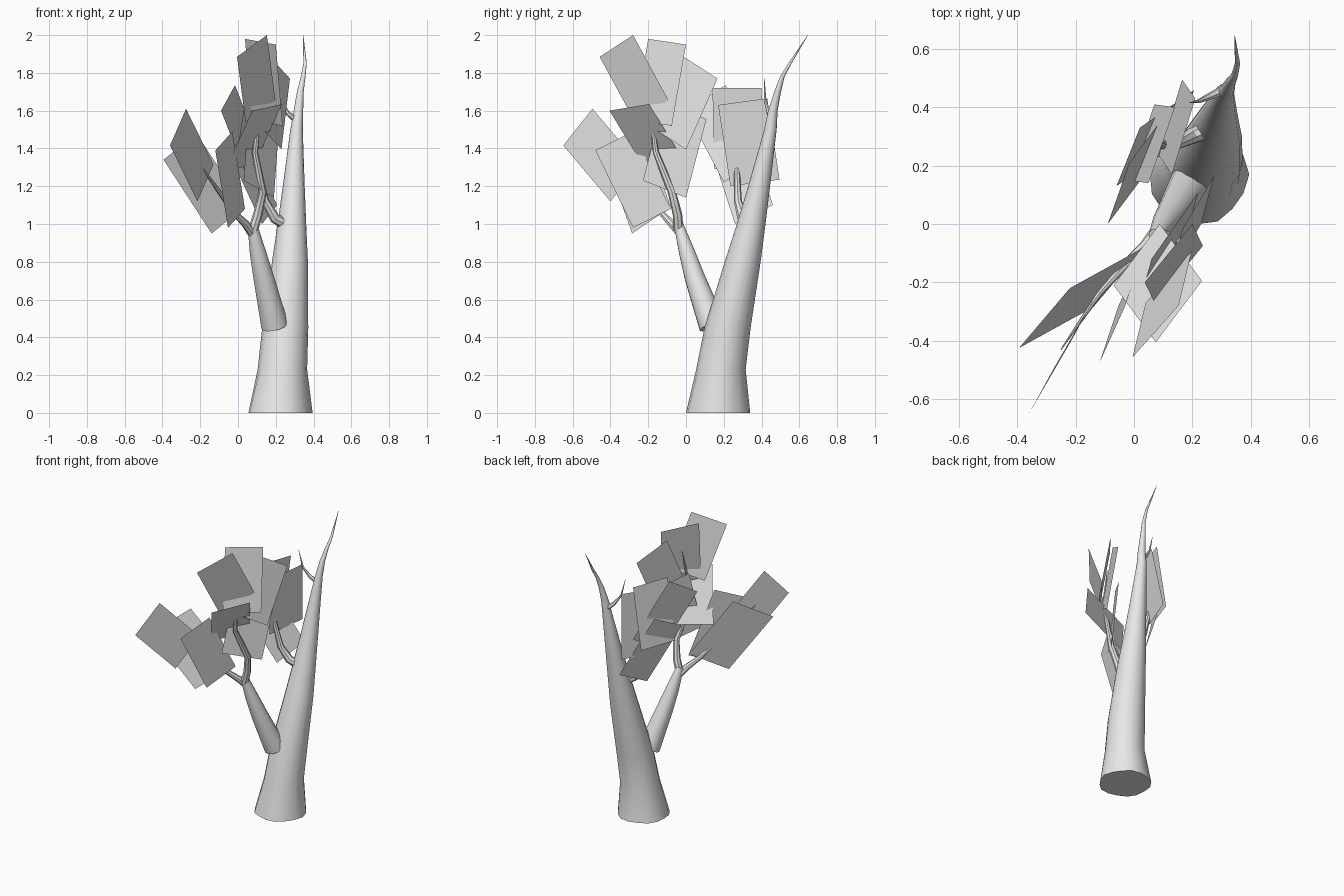
import bpy, bmesh, math
from mathutils import Vector

grey = bpy.data.materials.new("pale_grey")
grey.diffuse_color = (0.8, 0.8, 0.8, 1)


def finish(name, bm):
    me = bpy.data.meshes.new(name)
    bm.to_mesh(me)
    bm.free()
    me.materials.append(grey)
    ob = bpy.data.objects.new(name, me)
    bpy.context.collection.objects.link(ob)
    return ob


def tube(name, pts, sides, level=False, flare=0.0):
    """Tapered limb through (x, y, z, radius) points; level keeps the rings horizontal."""
    bm = bmesh.new()
    rings = []
    for i, p in enumerate(pts):
        c = Vector(p[:3])
        a, b = pts[max(i - 1, 0)], pts[min(i + 1, len(pts) - 1)]
        d = Vector((0, 0, 1)) if level else (Vector(b[:3]) - Vector(a[:3])).normalized()
        u = Vector((0, 1, 0)).cross(d).normalized()
        v = d.cross(u)
        ring = []
        for k in range(sides):
            t = 2 * math.pi * k / sides
            r = p[3] * (1 + (flare * math.cos(5 * t) if i == 0 else 0))
            ring.append(bm.verts.new(c + r * (math.cos(t) * u + math.sin(t) * v)))
        rings.append(ring)
    for lo, hi in zip(rings, rings[1:]):
        for k in range(sides):
            n = (k + 1) % sides
            bm.faces.new((lo[k], lo[n], hi[n], hi[k]))
    bm.faces.new(rings[0][::-1])
    bm.faces.new(rings[-1])
    ob = finish(name, bm)
    bpy.ops.object.select_all(action='DESELECT')
    ob.select_set(True)
    bpy.context.view_layer.objects.active = ob
    bpy.ops.object.shade_smooth_by_angle(angle=math.radians(30))


def leaves(name, cards):
    """Flat rectangular leaf cards, each from three corners."""
    bm = bmesh.new()
    for a, b, c in cards:
        a, b, c = Vector(a), Vector(b), Vector(c)
        bm.faces.new([bm.verts.new(p) for p in (a, b, c, a + c - b)])
    finish(name, bm)


# Leaning trunk with flared foot and whip-like tip
tube("trunk", [(.22, .17, 0, .17), (.235, .185, .23, .131), (.25, .22, .45, .122),
               (.275, .30, .8, .095), (.285, .345, 1.0, .076), (.295, .387, 1.2, .058),
               (.31, .447, 1.5, .033), (.32, .46, 1.6, .025), (.33, .485, 1.7, .018),
               (.345, .51, 1.78, .012), (.355, .55, 1.85, .009), (.345, .645, 2.0, .001)],
     16, level=True, flare=.03)

# Main front bough and its two forks
tube("front_bough", [(.195, .14, .46, .072), (.135, .045, .72, .054),
                     (.105, .005, .85, .043), (.075, -.04, 1.0, .025)], 14)
tube("left_fork", [(.075, -.03, .95, .024), (.04, -.075, 1.0, .021), (-.02, -.13, 1.06, .016),
                   (-.12, -.24, 1.2, .010), (-.25, -.43, 1.38, .002)], 8)
tube("upper_fork", [(.08, -.04, .97, .027), (.105, -.045, 1.05, .025), (.13, -.075, 1.17, .022),
                    (.09, -.16, 1.38, .016), (.11, -.18, 1.55, .010), (.12, -.13, 1.78, .002)], 8)

# Side branches on the trunk
tube("side_branch", [(.25, .32, 1.0, .030), (.195, .30, 1.03, .028), (.145, .275, 1.12, .021),
                     (.10, .27, 1.28, .015), (.085, .28, 1.42, .003)], 8)
tube("top_twig", [(.31, .46, 1.55, .018), (.265, .44, 1.585, .013),
                  (.22, .42, 1.65, .007), (.19, .415, 1.77, .001)], 6)

# Leaf clusters
leaves("crown_leaves", [
    ((.153, -.28, 2.0), (-.005, -.457, 1.885), (.04, -.27, 1.54)),
    ((.037, -.20, 1.98), (.20, 0, 1.95), (.236, -.075, 1.52)),
    ((.233, -.195, 1.635), (.075, -.405, 1.60), (-.07, -.21, 1.28)),
    ((.165, -.02, 1.89), (.275, .167, 1.77), (.23, 0, 1.395)),
    ((.06, -.12, 1.645), (.22, .108, 1.555), (.19, 0, 1.14))])
leaves("left_leaves", [
    ((-.275, -.495, 1.61), (-.36, -.65, 1.416), (-.215, -.40, 1.12)),
    ((-.22, -.22, 1.48), (-.394, -.425, 1.34), (-.14, -.285, .95)),
    ((-.03, -.28, 1.49), (-.12, -.48, 1.39), (-.053, -.28, .98))])
leaves("side_leaves", [
    ((-.016, .21, 1.735), (-.09, 0, 1.60), (.06, .20, 1.22)),
    ((.14, .40, 1.72), (.05, .14, 1.72), (-.02, .15, 1.29)),
    ((.21, .43, 1.665), (.13, .17, 1.63), (.085, .235, 1.20)),
    ((.02, .33, 1.50), (-.06, .13, 1.40), (.127, .26, 1.0))])
